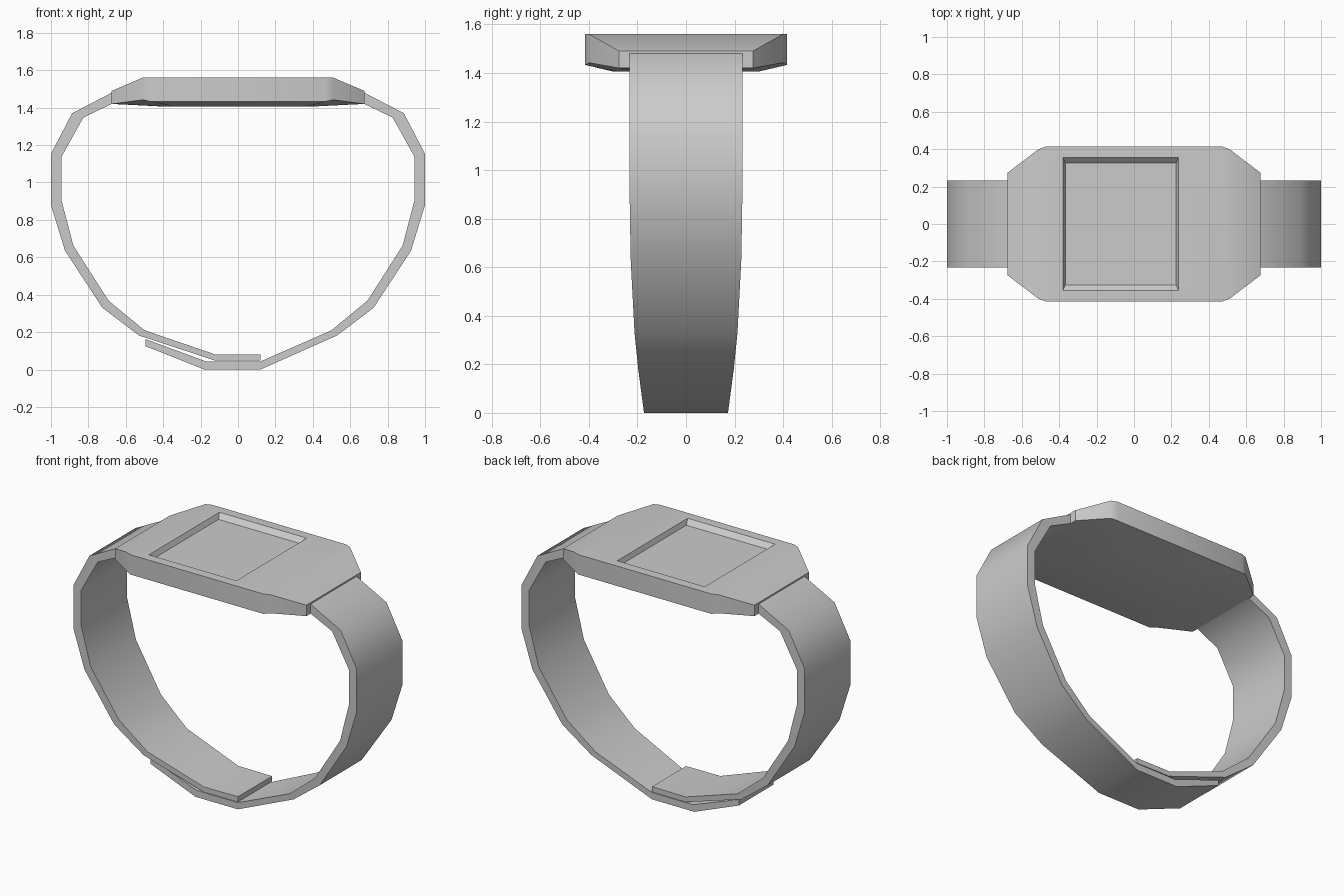
import bpy, bmesh

if "Cube" in bpy.data.objects:
    bpy.data.objects.remove(bpy.data.objects["Cube"])


def finish(name, bm, angle=0.7):
    bmesh.ops.recalc_face_normals(bm, faces=bm.faces)
    me = bpy.data.meshes.new(name)
    bm.to_mesh(me)
    bm.free()
    ob = bpy.data.objects.new(name, me)
    bpy.context.collection.objects.link(ob)
    bpy.ops.object.select_all(action='DESELECT')
    ob.select_set(True)
    bpy.context.view_layer.objects.active = ob
    if angle:
        bpy.ops.object.shade_smooth_by_angle(angle=angle)
    return ob


def mirror4(quad):
    """Mirror one quadrant of (x, y, z) points into a closed loop."""
    q2 = [(-x, y, z) for x, y, z in reversed(quad)]
    half = quad + q2
    return half + [(-x, -y, z) for x, y, z in half]


def bridge(bm, a, b):
    n = len(a)
    for i in range(n):
        j = (i + 1) % n
        bm.faces.new((a[i], a[j], b[j], b[i]))


# Watch case: faceted plan, sloped ends, shallow raised underside
bm = bmesh.new()
quads = [
    [(0.675, 0.275, 1.49), (0.51, 0.40, 1.56), (0.47, 0.415, 1.56)],
    [(0.675, 0.275, 1.42), (0.51, 0.40, 1.442), (0.47, 0.415, 1.433)],
    [(0.40, 0.19, 1.406), (0.37, 0.28, 1.406), (0.34, 0.30, 1.406)],
]
top, low, panel = [[bm.verts.new(p) for p in mirror4(q)] for q in quads]
bridge(bm, top, low)
bridge(bm, low, panel)
bm.faces.new(panel)
bm.faces.new(top[1:5] + top[7:11])
bm.faces.new((top[10], top[11], top[0], top[1]))
bm.faces.new((top[4], top[5], top[6], top[7]))
case = finish("watch_case", bm, None)

# Screen recess: tapered cutter
bm = bmesh.new()
loops = []
for x0, x1, y, z in [(-0.365, 0.225, 0.325, 1.53), (-0.38, 0.237, 0.355, 1.56),
                     (-0.38, 0.237, 0.355, 1.62)]:
    loops.append([bm.verts.new(p) for p in
                  [(x0, -y, z), (x1, -y, z), (x1, y, z), (x0, y, z)]])
bridge(bm, loops[0], loops[1])
bridge(bm, loops[1], loops[2])
bm.faces.new(loops[0])
bm.faces.new(loops[2])
cutter = finish("screen_cutter", bm, None)
cutter.hide_render = True

mod = case.modifiers.new("screen_recess", 'BOOLEAN')
mod.operation = 'DIFFERENCE'
mod.solver = 'EXACT'
mod.object = cutter
bpy.ops.object.select_all(action='DESELECT')
case.select_set(True)
bpy.context.view_layer.objects.active = case
bpy.ops.object.modifier_apply(modifier=mod.name)
bpy.data.objects.remove(cutter)
bpy.ops.object.shade_smooth_by_angle(angle=0.6)


# Straps: (outer x, outer z, inner x, inner z, half width) per station
def strap(name, stations, side):
    bm = bmesh.new()
    rings = []
    for ox, oz, ix, iz, w in stations:
        rings.append([bm.verts.new(p) for p in
                      [(side * ox, -w, oz), (side * ox, w, oz),
                       (side * ix, w, iz), (side * ix, -w, iz)]])
    for a, b in zip(rings, rings[1:]):
        bridge(bm, a, b)
    bm.faces.new(rings[0])
    bm.faces.new(rings[-1])
    return finish(name, bm)


shared = [
    (0.64, 1.497, 0.64, 1.43, 0.232),
    (0.675, 1.48, 0.675, 1.42, 0.232),
    (0.887, 1.37, 0.827, 1.347, 0.232),
    (1.0, 1.153, 0.945, 1.135, 0.232),
    (1.0, 0.88, 0.945, 0.91, 0.232),
    (0.925, 0.635, 0.88, 0.662, 0.228),
    (0.725, 0.33, 0.692, 0.368, 0.212),
    (0.53, 0.182, 0.50, 0.21, 0.197),
]
strap("inner_strap", shared + [(0.12, 0.047, 0.12, 0.08, 0.175),
                               (-0.12, 0.047, -0.12, 0.08, 0.172)], -1)
strap("outer_strap", shared + [(0.12, 0.0, 0.12, 0.043, 0.173),
                               (-0.18, 0.0, -0.17, 0.043, 0.173),
                               (-0.495, 0.125, -0.495, 0.163, 0.173)], 1)
